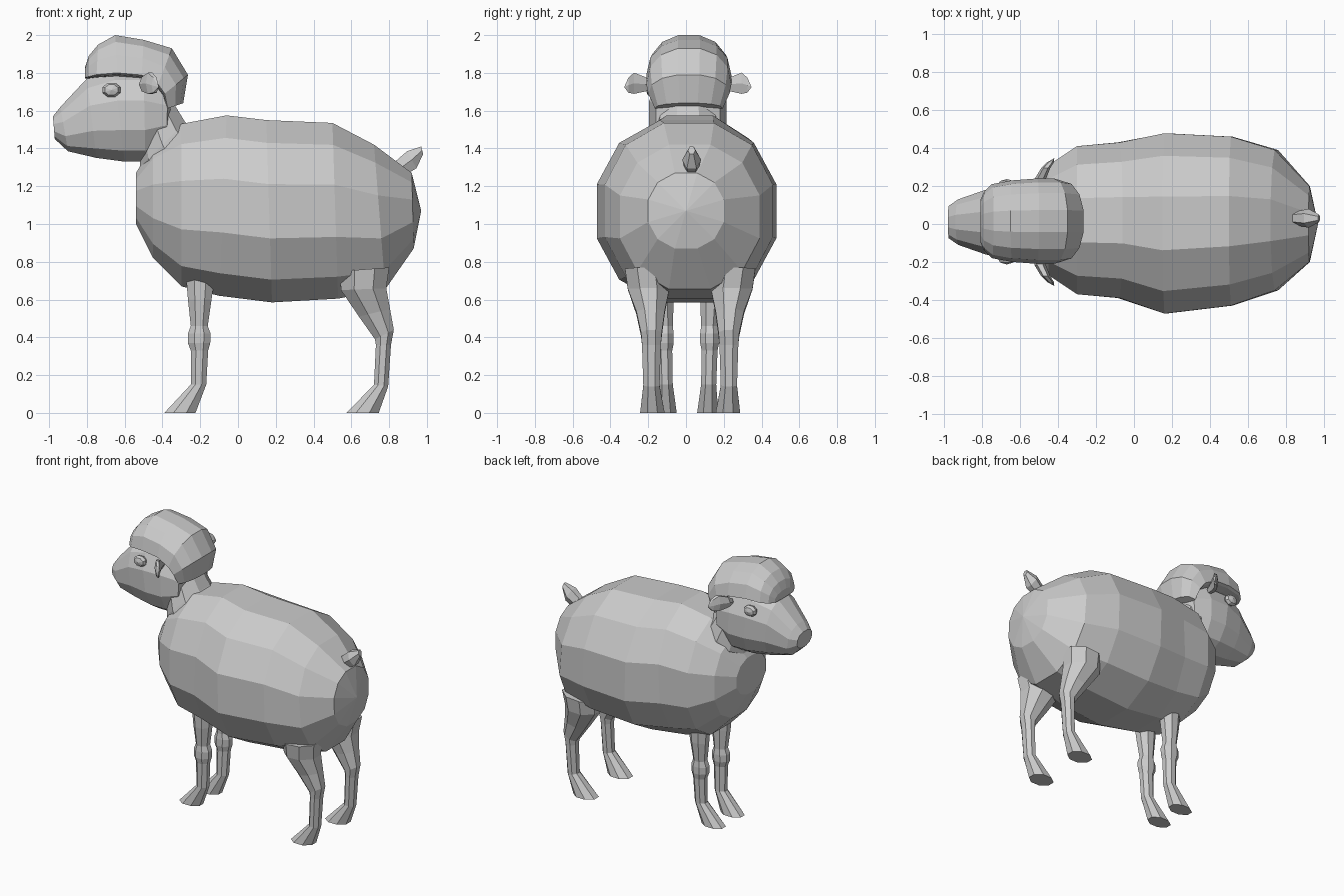
import bpy, bmesh, math
from mathutils import Vector


def section(n, p):
    """Rounded unit cross-section with a flat side at top and bottom."""
    pts = []
    for i in range(n):
        a = 2 * math.pi * (i + 0.5) / n
        c, s = math.cos(a), math.sin(a)
        pts.append((math.copysign(abs(s) ** p, s), math.copysign(abs(c) ** p, c)))
    mu = max(abs(u) for u, v in pts)
    mv = max(abs(v) for u, v in pts)
    return [(u / mu, v / mv) for u, v in pts]


def loft(name, rings, n=8, p=1.0, start=None, end=None, lower=1.0):
    """Skin rings given as (end_a, end_b, side half-width vector).
    lower < 1 flattens the lower half of each ring into a dome."""
    bm = bmesh.new()
    loops = []
    for a, b, side in rings:
        a, b, side = Vector(a), Vector(b), Vector(side)
        mid, up = (a * lower + b) / (1 + lower), (a - b) / (1 + lower)
        loops.append([bm.verts.new(mid + side * u + up * (v if v > 0 else v * lower))
                      for u, v in section(n, p)])
    for r, s in zip(loops, loops[1:]):
        for i in range(n):
            j = (i + 1) % n
            bm.faces.new((r[i], r[j], s[j], s[i]))
    for loop, tip in ((loops[0], start), (loops[-1], end)):
        if tip is None:
            bm.faces.new(loop)
        else:
            t = bm.verts.new(tip)
            for i in range(n):
                bm.faces.new((loop[i], loop[(i + 1) % n], t))
    bmesh.ops.recalc_face_normals(bm, faces=bm.faces)
    me = bpy.data.meshes.new(name)
    bm.to_mesh(me)
    bm.free()
    ob = bpy.data.objects.new(name, me)
    bpy.context.collection.objects.link(ob)
    return ob


def profile(rows):
    """Rows of (xa, za, xb, zb, half_width, centre_y) in side view."""
    return [((xa, y, za), (xb, y, zb), (0, w, 0)) for xa, za, xb, zb, w, y in rows]


# Woolly body
loft("body", profile([
    (-.54, 1.27, -.54, 1.00, .17, .01),
    (-.45, 1.42, -.45, .82, .29, .02),
    (-.30, 1.53, -.30, .67, .39, .02),
    (-.06, 1.575, -.10, .62, .41, .02),
    (.15, 1.55, .18, .585, .475, .003),
    (.50, 1.535, .53, .605, .445, .015),
    (.72, 1.42, .78, .655, .37, .02),
    (.92, 1.27, .93, .87, .20, .0)]),
    n=12, p=.92, end=(.97, 0, 1.07))

# Neck
loft("neck", profile([
    (-.22, 1.47, -.47, 1.18, .21, .01),
    (-.28, 1.54, -.52, 1.30, .20, .01),
    (-.36, 1.67, -.52, 1.40, .17, .01)]), n=10)

# Head with tapered muzzle
loft("head", profile([
    (-.98, 1.57, -.97, 1.45, .085, .01),
    (-.94, 1.62, -.90, 1.385, .12, .01),
    (-.80, 1.77, -.75, 1.35, .17, .01),
    (-.66, 1.82, -.60, 1.33, .205, .01),
    (-.50, 1.82, -.49, 1.33, .205, .01),
    (-.37, 1.74, -.38, 1.41, .17, .01)]),
    n=12, p=.87, end=(-.33, .01, 1.58))

# Wool cap: a dome curling over the back of the head
loft("wool_cap", profile([
    (-.81, 1.83, -.81, 1.77, .11, .015),
    (-.79, 1.89, -.79, 1.77, .155, .015),
    (-.74, 1.95, -.75, 1.775, .195, .015),
    (-.65, 2.00, -.64, 1.78, .215, .015),
    (-.50, 1.975, -.51, 1.77, .225, .015),
    (-.35, 1.93, -.43, 1.72, .225, .015),
    (-.265, 1.79, -.40, 1.68, .215, .015),
    (-.29, 1.64, -.38, 1.61, .18, .015)]), n=14, p=.9, lower=.1)

# Tail
loft("tail", [
    ((.82, .03, 1.32), (.87, .03, 1.25), (0, .035, 0)),
    ((.895, .03, 1.385), (.945, .03, 1.295), (0, .05, 0)),
    ((.97, .03, 1.41), (.98, .03, 1.37), (0, .02, 0))], n=6)

# Leg side profiles, widths and spacing
FRONT = [(-.28, .78, -.12, .74, .06, .125), (-.265, .60, -.14, .60, .055, .125),
         (-.25, .46, -.16, .46, .045, .12), (-.265, .42, -.145, .42, .05, .12),
         (-.265, .37, -.147, .37, .05, .12), (-.25, .33, -.158, .33, .042, .12),
         (-.25, .15, -.168, .15, .04, .115), (-.39, 0, -.225, 0, .056, .11)]
REAR = [(.54, .75, .80, .77, .11, .235), (.545, .65, .785, .66, .11, .22),
        (.64, .51, .805, .55, .075, .21), (.725, .39, .825, .44, .055, .205),
        (.73, .36, .81, .36, .05, .205), (.72, .15, .795, .14, .043, .205),
        (.575, 0, .745, 0, .065, .20)]

for s, tag in ((-1, "right"), (1, "left")):
    # Legs
    for name, rows, off in (("front_leg_", FRONT, .005), ("rear_leg_", REAR, .022)):
        loft(name + tag, profile([r[:5] + (s * r[5] + off,) for r in rows]), n=8)

    # Flat leaf-shaped ears
    def ear(x, y, z, h, t):
        y = .01 + s * y
        return ((x, y, z + h), (x, y, z - h), (t, 0, 0))
    loft("ear_" + tag, [ear(-.50, .18, 1.73, .02, .022),
                        ear(-.495, .225, 1.74, .038, .03),
                        ear(-.465, .285, 1.745, .056, .024),
                        ear(-.44, .315, 1.735, .04, .018)],
         n=6, end=(-.42, .01 + s * .337, 1.725))

    # Eyes
    loft("eye_" + tag, [((-.67, .012 + s * y, 1.71 + r * .8), (-.67, .012 + s * y, 1.71 - r * .8), (r, 0, 0))
                        for y, r in ((.17, .035), (.195, .047), (.215, .035))],
         n=8, end=(-.67, .012 + s * .225, 1.71))
